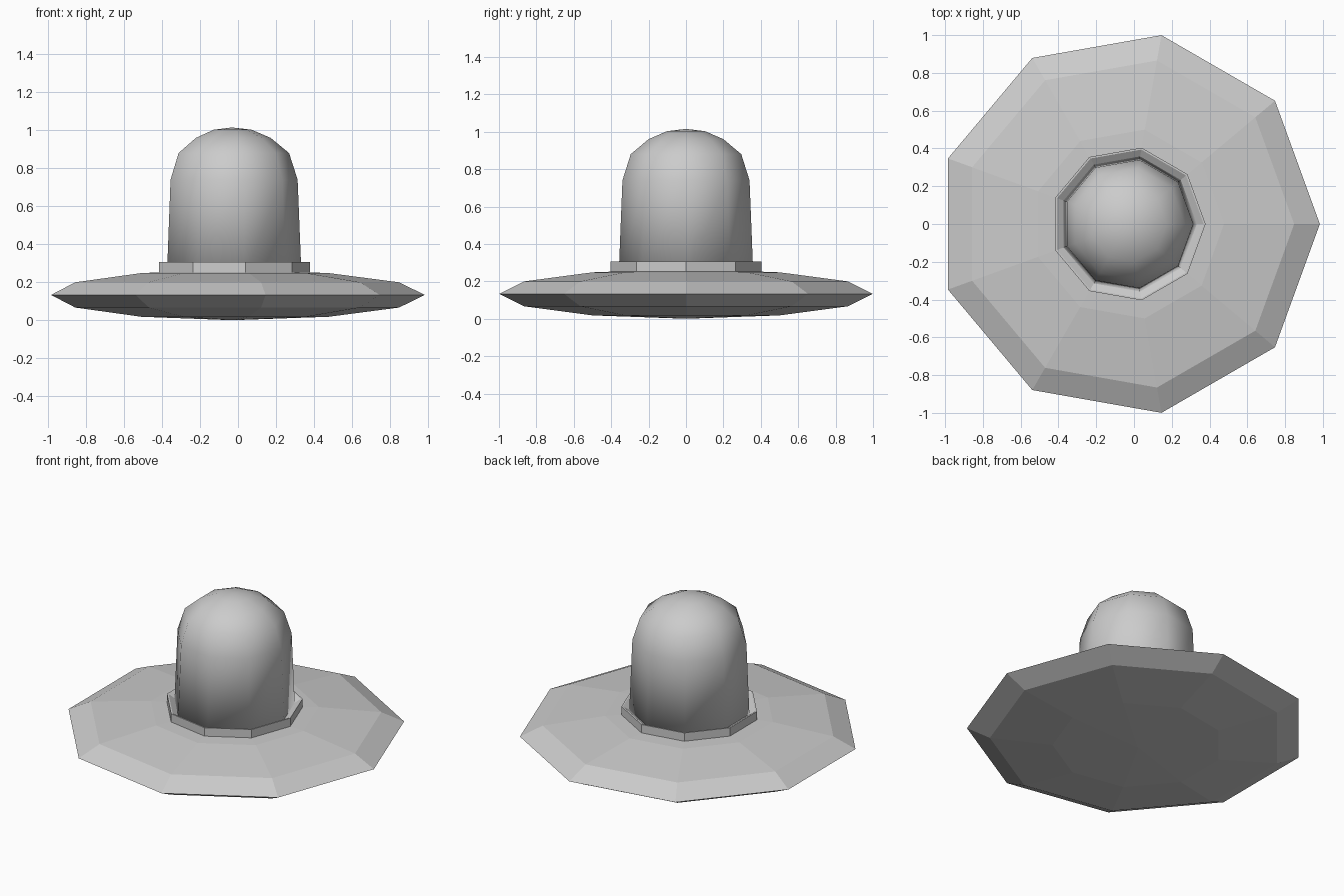
import bpy, bmesh, math

if "Cube" in bpy.data.objects:
    bpy.data.objects.remove(bpy.data.objects["Cube"])

SIDES = 9
CX = -0.031  # nine-sided rings are off-centre so the bounds centre on x = 0


def lathe(name, profile, smooth=False):
    """Spin an (r, z) profile around the hat's axis; r = 0 makes a pole."""
    bm = bmesh.new()
    rings = []
    for r, z in profile:
        if r == 0:
            rings.append([bm.verts.new((CX, 0, z))] * SIDES)
        else:
            rings.append([bm.verts.new((CX + r * math.cos(math.tau * i / SIDES),
                                        r * math.sin(math.tau * i / SIDES), z))
                          for i in range(SIDES)])
    for a, b in zip(rings, rings[1:]):
        for i in range(SIDES):
            j = (i + 1) % SIDES
            quad = list(dict.fromkeys((a[i], a[j], b[j], b[i])))
            bm.faces.new(quad)
    bmesh.ops.recalc_face_normals(bm, faces=bm.faces)
    for f in bm.faces:
        f.smooth = smooth
    me = bpy.data.meshes.new(name)
    bm.to_mesh(me)
    bm.free()
    ob = bpy.data.objects.new(name, me)
    bpy.context.collection.objects.link(ob)
    return ob


# Brim: flattened low-poly sphere
R, H = 1.015, 0.133
brim = [(R * math.sin(math.pi * k / 6) if 0 < k < 6 else 0,
         H - H * math.cos(math.pi * k / 6)) for k in range(7)]
lathe("brim", brim)

# Band: nine-sided collar with a thin lip sloping in to the crown
lathe("band", [(0, 0.235), (0.41, 0.235), (0.41, 0.306), (0.40, 0.306),
               (0.36, 0.28), (0, 0.28)])

# Crown: tapered tube with a smooth domed top
lathe("crown", [(0, 0.22), (0.366, 0.22), (0.345, 0.74), (0.30, 0.88),
                (0.203, 0.96), (0.103, 1.003), (0, 1.015)], smooth=True)
